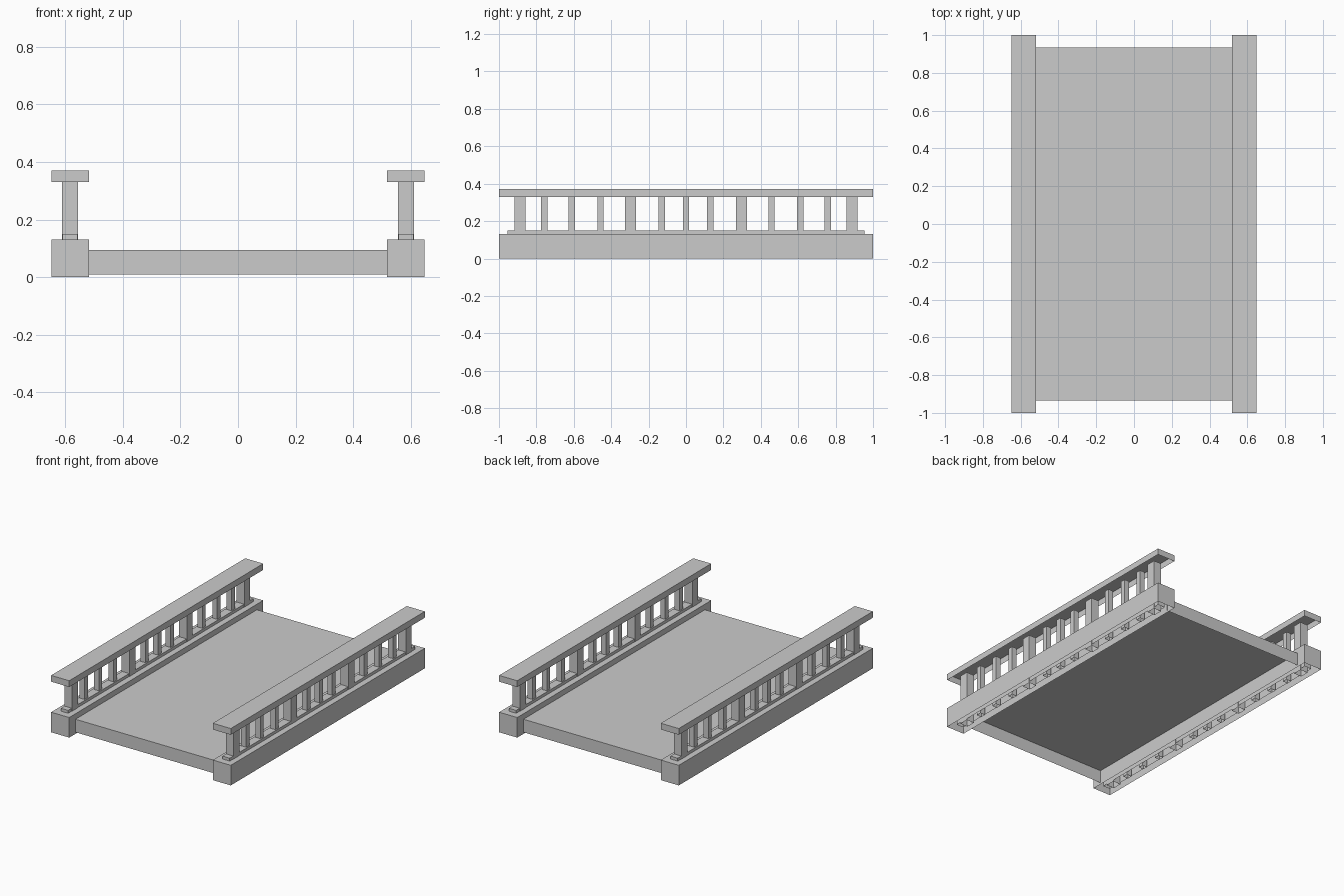
import bpy, bmesh

if "Cube" in bpy.data.objects:
    bpy.data.objects.remove(bpy.data.objects["Cube"])


def open_box(name, x, y, z, open_top=False):
    """Box shell between (min, max) pairs, with no underside."""
    bm = bmesh.new()
    bmesh.ops.create_cube(bm, size=1)
    for v in bm.verts:
        v.co = [r[0] if c < 0 else r[1] for c, r in zip(v.co, (x, y, z))]
    bm.normal_update()
    drop = [f for f in bm.faces
            if f.normal.z < -0.5 or (open_top and f.normal.z > 0.5)]
    bmesh.ops.delete(bm, geom=drop, context='FACES_ONLY')
    mesh = bpy.data.meshes.new(name)
    bm.to_mesh(mesh)
    bm.free()
    obj = bpy.data.objects.new(name, mesh)
    bpy.context.collection.objects.link(obj)
    return obj


def mirrored(obj):
    """Repeat a part on the other side of the bridge."""
    obj.modifiers.new("mirror", 'MIRROR').use_axis = (True, False, False)


# Deck
open_box("deck", (-0.52, 0.52), (-0.935, 0.935), (0.01, 0.095))

# Side beam, base strip and handrail
mirrored(open_box("side_beam", (0.518, 0.648), (-1, 1), (0, 0.131)))
mirrored(open_box("base_strip", (0.557, 0.609), (-0.955, 0.955), (0.01, 0.15)))
mirrored(open_box("handrail", (0.518, 0.648), (-1, 1), (0.33, 0.371)))

# Main posts and the thinner balusters between them
cx = 0.583
for y in (-0.888, -0.296, 0.296, 0.888):
    mirrored(open_box("post", (cx - 0.028, cx + 0.028),
                      (y - 0.03, y + 0.03), (0.0, 0.335), True))
for y in (-0.757, -0.61, -0.457, -0.13, 0, 0.13, 0.457, 0.61, 0.757):
    mirrored(open_box("baluster", (cx - 0.018, cx + 0.018),
                      (y - 0.017, y + 0.017), (0.0, 0.335), True))
